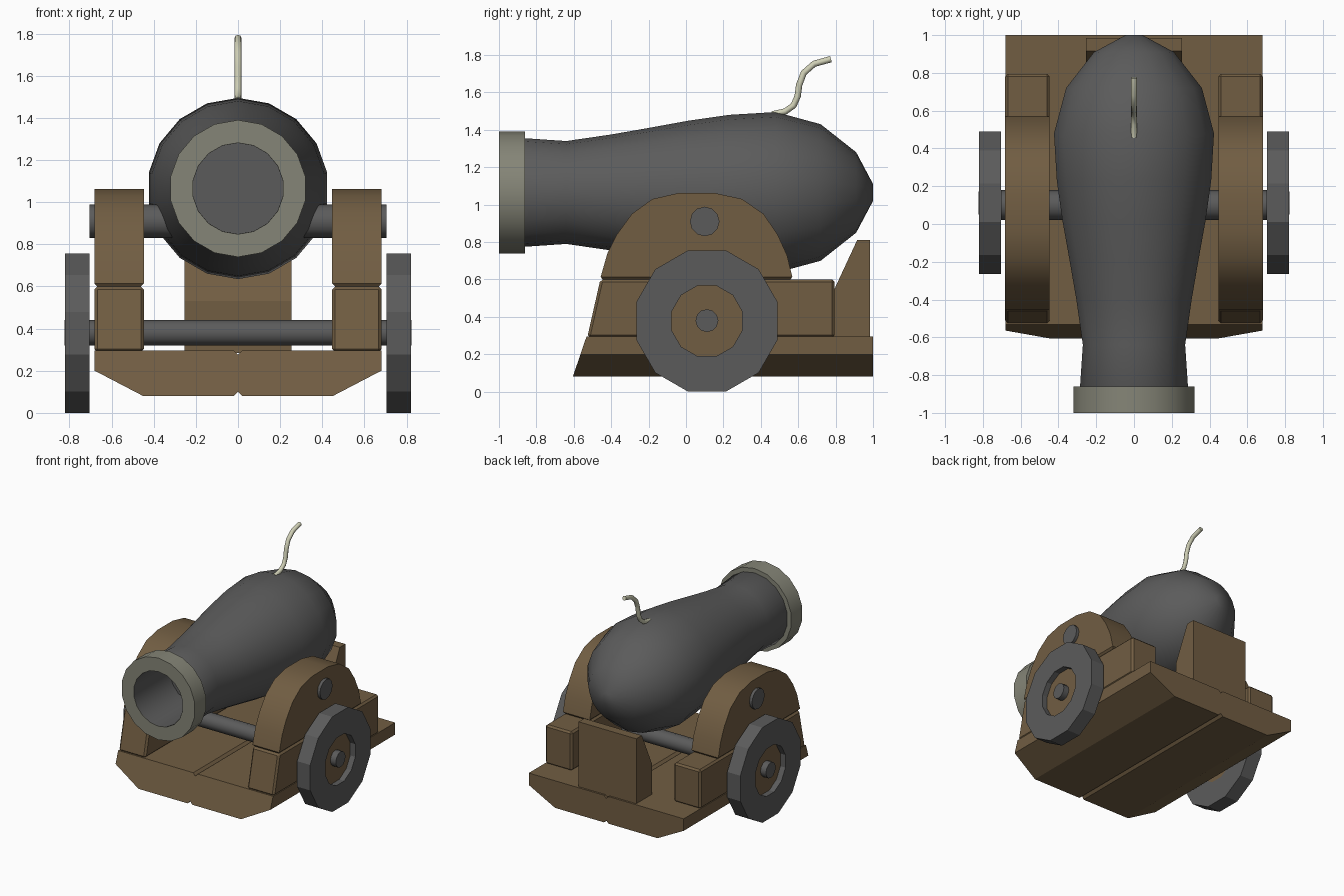
import bpy, bmesh, math
from mathutils import Vector

if "Cube" in bpy.data.objects:
    bpy.data.objects.remove(bpy.data.objects["Cube"])


def material(name, r, g, b):
    m = bpy.data.materials.new(name)
    m.diffuse_color = (r, g, b, 1)
    m.use_nodes = True
    m.node_tree.nodes["Principled BSDF"].inputs["Base Color"].default_value = m.diffuse_color
    return m


IRON = material("dark iron", 0.105, 0.105, 0.105)
STEEL = material("muzzle grey", 0.235, 0.235, 0.185)
WOOD = material("brown wood", 0.165, 0.11, 0.055)
CORD = material("cream cord", 0.62, 0.62, 0.46)


def finish(name, bm, mat, smooth=None):
    bmesh.ops.recalc_face_normals(bm, faces=bm.faces)
    me = bpy.data.meshes.new(name)
    bm.to_mesh(me)
    bm.free()
    me.materials.append(mat)
    ob = bpy.data.objects.new(name, me)
    bpy.context.collection.objects.link(ob)
    if smooth:
        bpy.ops.object.select_all(action='DESELECT')
        ob.select_set(True)
        bpy.context.view_layer.objects.active = ob
        bpy.ops.object.shade_smooth_by_angle(angle=math.radians(smooth))
    return ob


def lathe(name, profile, n, axis, center, mat, closed=False, phase=0.0, smooth=None):
    """Revolve (position along axis, radius) points around the x or y axis."""
    bm = bmesh.new()
    rings = []
    for t, r in profile:
        ring = []
        for i in range(1 if r == 0 else n):
            a = 2 * math.pi * (i + phase) / n
            s, c = r * math.sin(a), r * math.cos(a)
            p = Vector((t, s, c)) if axis == 'x' else Vector((s, t, c))
            ring.append(bm.verts.new(p + Vector(center)))
        rings.append(ring)
    pairs = list(zip(rings, rings[1:]))
    if closed:
        pairs.append((rings[-1], rings[0]))
    for a, b in pairs:
        for i in range(n):
            j = (i + 1) % n
            if len(a) == 1:
                bm.faces.new((a[0], b[i], b[j]))
            elif len(b) == 1:
                bm.faces.new((a[i], a[j], b[0]))
            else:
                bm.faces.new((a[i], a[j], b[j], b[i]))
    return finish(name, bm, mat, smooth)


def rod(name, x0, x1, r, n, y, z, mat, phase=0.0, smooth=None):
    return lathe(name, [(x0, 0), (x0, r), (x1, r), (x1, 0)], n, 'x', (0, y, z),
                 mat, phase=phase, smooth=smooth)


def prism(name, first, last, mat, chamfer=None, smooth=None):
    """Join two matching outlines; chamfer the edges at or below a height."""
    bm = bmesh.new()
    a = [bm.verts.new(p) for p in first]
    b = [bm.verts.new(p) for p in last]
    bm.faces.new(a)
    bm.faces.new(b)
    for i in range(len(a)):
        j = (i + 1) % len(a)
        bm.faces.new((a[i], a[j], b[j], b[i]))
    if chamfer is not None:
        edges = [e for e in bm.edges if all(v.co.z <= chamfer for v in e.verts)]
        bmesh.ops.bevel(bm, geom=edges, offset=0.014, segments=1, affect='EDGES')
    return finish(name, bm, mat, smooth)


# Barrel with bore, and muzzle ring
AXIS = (0, 0, 1.065)
lathe("barrel", [(-0.55, 0), (-0.55, 0.216), (-0.999, 0.216), (-0.86, 0.29), (-0.64, 0.275),
                 (-0.4, 0.31), (-0.2, 0.345), (0.02, 0.385), (0.23, 0.415), (0.48, 0.43),
                 (0.72, 0.365), (0.91, 0.215), (1.0, 0.045), (1.0, 0)],
      18, 'y', AXIS, IRON, smooth=35)
lathe("muzzle_ring", [(-1, 0.217), (-1, 0.325), (-0.86, 0.325), (-0.86, 0.24)],
      18, 'y', AXIS, STEEL, closed=True, smooth=30)

# Trunnion and axle
rod("trunnion", -0.705, 0.705, 0.079, 12, 0.1, 0.91, IRON, smooth=35)
rod("axle", -0.823, 0.823, 0.061, 12, 0.112, 0.38, IRON, smooth=35)

# Sloped base of two planks, with a groove along the middle
half = [(0.02, 0.08), (0.45, 0.08), (0.68, 0.2), (0.68, 0.295), (0.02, 0.295)]
section = [(0, 0.1)] + half + [(0, 0.275)] + [(-x, z) for x, z in reversed(half)]
prism("base", [(x, -0.605 + (z - 0.08) * 0.34, z) for x, z in section],
      [(x, 1.0, z) for x, z in section], WOOD)

# Wedge behind the barrel
wedge = [(0.785, 0.285), (0.785, 0.53), (0.915, 0.81), (0.985, 0.81), (0.985, 0.285)]
prism("rear_wedge", [(-0.253, y, z) for y, z in wedge],
      [(0.253, y, z) for y, z in wedge], WOOD)

# Side cheeks and wheels
lower = [(-0.528, 0.29), (-0.458, 0.6), (0.795, 0.6), (0.795, 0.29)]
arch = [(-0.46, 0.6), (-0.42, 0.74), (-0.37, 0.84), (-0.29, 0.95), (-0.18, 1.03), (-0.04, 1.062),
        (0.155, 1.062), (0.3, 1.03), (0.415, 0.95), (0.49, 0.84), (0.54, 0.73), (0.572, 0.6)]
for side, s in (("left", -1), ("right", 1)):
    for part, outline, limit in (("lower", lower, 0.7), ("upper", arch, 0.601)):
        prism(f"{side}_{part}_cheek", [(s * 0.447, y, z) for y, z in outline],
              [(s * 0.682, y, z) for y, z in outline], WOOD, limit, 30)
    lathe(f"{side}_wheel", [(s * 0.705, 0.195), (s * 0.705, 0.391), (s * 0.82, 0.391),
                            (s * 0.82, 0.195)],
          12, 'x', (0, 0.112, 0.378), IRON, closed=True, phase=0.5)
    rod(f"{side}_wheel_hub", s * 0.708, s * 0.775, 0.196, 12, 0.112, 0.378, WOOD, phase=0.5)

# Curled fuse
path = [(0.46, 1.482), (0.53, 1.498), (0.575, 1.53), (0.597, 1.58), (0.605, 1.64),
        (0.63, 1.705), (0.685, 1.753), (0.775, 1.778)]
bm = bmesh.new()
rings = []
for k, (y, z) in enumerate(path):
    p, q = path[max(k - 1, 0)], path[min(k + 1, len(path) - 1)]
    normal = Vector((0, p[1] - q[1], q[0] - p[0])).normalized()
    rings.append([bm.verts.new(Vector((0.017 * math.sin(a), y, z)) + normal * 0.017 * math.cos(a))
                  for a in (math.pi * i / 4 for i in range(8))])
for a, b in zip(rings, rings[1:]):
    for i in range(8):
        bm.faces.new((a[i], a[i - 1], b[i - 1], b[i]))
bm.faces.new(rings[0])
bm.faces.new(rings[-1])
finish("fuse", bm, CORD, 50)
